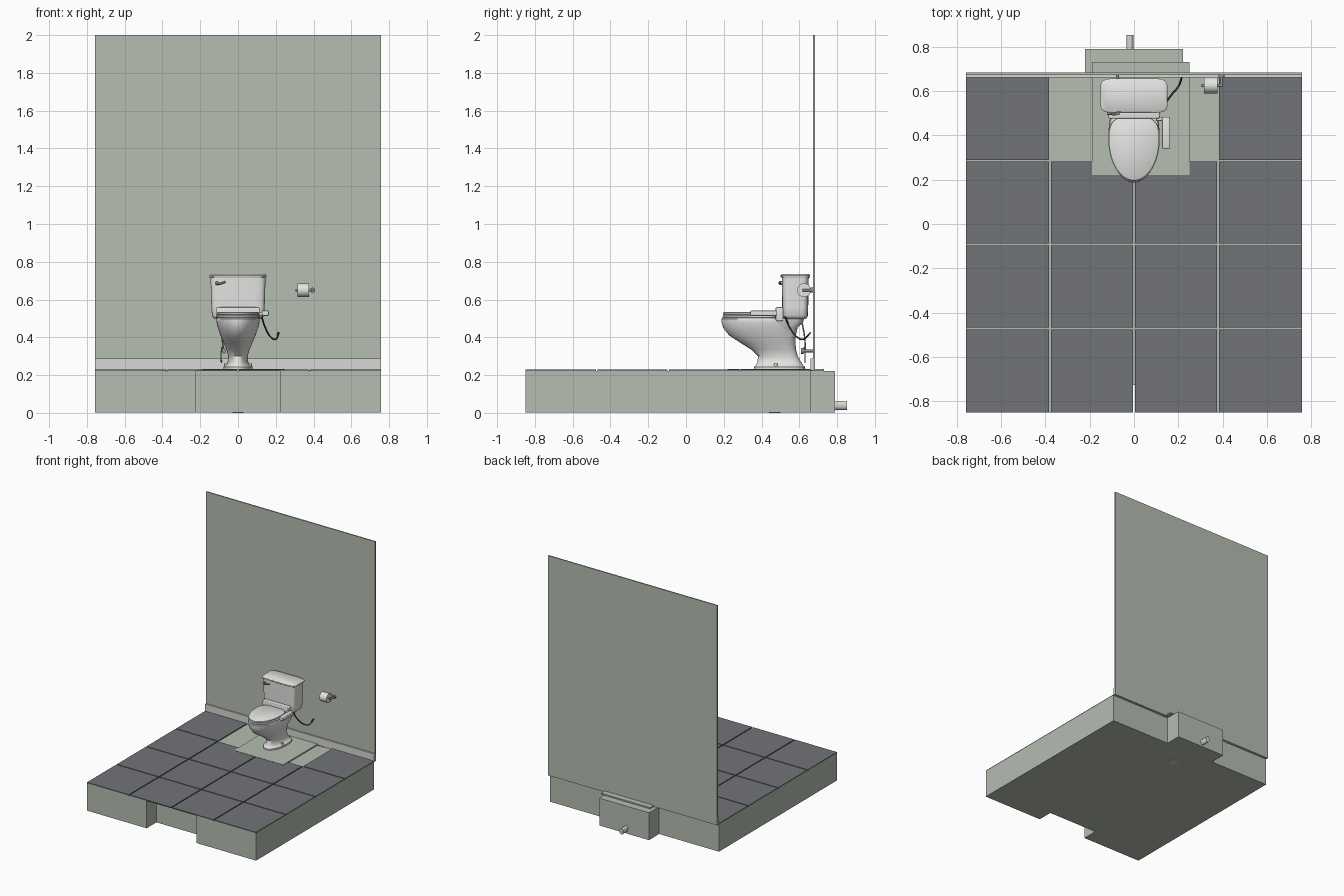
import bpy, bmesh, math
from mathutils import Vector

cube = bpy.data.objects.get("Cube")
if cube:
    bpy.data.objects.remove(cube, do_unlink=True)


def material(name, r, g, b):
    m = bpy.data.materials.new(name)
    m.use_nodes = True
    m.diffuse_color = (r, g, b, 1)
    m.node_tree.nodes["Principled BSDF"].inputs["Base Color"].default_value = (r, g, b, 1)
    return m


GREEN = material("sage green", 0.46, 0.51, 0.44)
TILE = material("slate tile", 0.17, 0.175, 0.185)
TRIM = material("trim white", 0.68, 0.69, 0.66)
WHITE = material("porcelain white", 0.78, 0.78, 0.76)
METAL = material("grey metal", 0.3, 0.3, 0.3)
DARK = material("dark rubber", 0.04, 0.045, 0.045)


def finish(name, bm, mat, smooth=False):
    bmesh.ops.recalc_face_normals(bm, faces=bm.faces[:])
    me = bpy.data.meshes.new(name)
    bm.to_mesh(me)
    bm.free()
    me.materials.append(mat)
    ob = bpy.data.objects.new(name, me)
    bpy.context.collection.objects.link(ob)
    if smooth:
        bpy.ops.object.select_all(action="DESELECT")
        ob.select_set(True)
        bpy.context.view_layer.objects.active = ob
        bpy.ops.object.shade_smooth_by_angle(angle=math.radians(40))
    return ob


def box(name, x, y, z, mat, bevel=0):
    """Box from (min, max) ranges on each axis."""
    bm = bmesh.new()
    bmesh.ops.create_cube(bm, size=1)
    for v in bm.verts:
        v.co = Vector([(a + b) / 2 + c * (b - a) for c, (a, b) in zip(v.co, (x, y, z))])
    if bevel:
        bmesh.ops.bevel(bm, geom=bm.edges[:], offset=bevel, segments=3, profile=0.5, affect="EDGES")
    return finish(name, bm, mat, bevel > 0)


def rod(name, start, end, radius, mat, sides=24, squash=1):
    """Cylinder between two points."""
    a, b = Vector(start), Vector(end)
    bm = bmesh.new()
    bmesh.ops.create_cone(bm, cap_ends=True, segments=sides, radius1=radius,
                          radius2=radius, depth=(b - a).length)
    turn = (b - a).to_track_quat("Z", "Y")
    for v in bm.verts:
        v.co = turn @ v.co
        v.co.x *= squash
        v.co += (a + b) / 2
    return finish(name, bm, mat, True)


def tube(name, points, radius, mat):
    """Bent tube through a few points."""
    cu = bpy.data.curves.new(name, "CURVE")
    cu.dimensions = "3D"
    cu.bevel_depth = radius
    cu.bevel_resolution = 2
    cu.use_fill_caps = True
    sp = cu.splines.new("BEZIER")
    sp.bezier_points.add(len(points) - 1)
    for p, co in zip(sp.bezier_points, points):
        p.co = co
        p.handle_left_type = p.handle_right_type = "AUTO"
    cu.materials.append(mat)
    ob = bpy.data.objects.new(name, cu)
    bpy.context.collection.objects.link(ob)
    return ob


def outline(z, front, back, half, split=0.5, power=2, back_power=2, n=48):
    """Oval ring; split places the widest point, powers square the two ends."""
    mid = front + (back - front) * split
    ring = []
    for i in range(n):
        t = 2 * math.pi * i / n
        c, s = math.cos(t), math.sin(t)
        p = back_power if s > 0 else power
        reach = back - mid if s > 0 else mid - front
        x = math.copysign(abs(c) ** (2 / p), c) * half
        y = mid + math.copysign(abs(s) ** (2 / p), s) * reach
        ring.append((x, y, z))
    return ring


def loft(name, rings, mat):
    bm = bmesh.new()
    rows = [[bm.verts.new(p) for p in ring] for ring in rings]
    n = len(rows[0])
    for a, b in zip(rows, rows[1:]):
        for i in range(n):
            j = (i + 1) % n
            bm.faces.new((a[i], a[j], b[j], b[i]))
    bm.faces.new(rows[0])
    bm.faces.new(rows[-1])
    return finish(name, bm, mat, True)


# Floor base with a front notch and a matching rear tab
W, TAB, FRONT, BACK = 0.757, 0.222, -0.85, 0.66
shape = [(-W, FRONT), (-TAB, FRONT), (-TAB, -0.725), (TAB, -0.725), (TAB, FRONT), (W, FRONT),
         (W, BACK), (TAB, BACK), (TAB, 0.79), (-TAB, 0.79), (-TAB, BACK), (-W, BACK)]
bm = bmesh.new()
bottom = bm.faces.new([bm.verts.new((x, y, 0.001)) for x, y in shape])
top = bmesh.ops.extrude_face_region(bm, geom=[bottom])["geom"]
bmesh.ops.translate(bm, vec=(0, 0, 0.221),
                    verts=[g for g in top if isinstance(g, bmesh.types.BMVert)])
finish("floor_base", bm, GREEN)
box("floor_patch", (-0.19, 0.25), (0.22, 0.73), (0.222, 0.232), GREEN)

# Floor tiles, the middle pair of the back row left out
STEP, GAP = 0.3785, 0.004
for row in range(4):
    for col in range(4):
        if row == 3 and col in (1, 2):
            continue
        x, y = -W + col * STEP, FRONT + row * STEP
        box("floor_tile", (x + GAP * (col > 0), x + STEP - GAP * (col < 3)),
            (y + GAP * (row > 0), min(y + STEP - GAP, BACK)), (0.222, 0.23), TILE)

# Wall and baseboard
box("wall", (-W, W), (0.672, 0.682), (0.222, 2.0), GREEN)
box("baseboard", (-W, W), (0.66, 0.672), (0.224, 0.287), TRIM)

# Waste pipes
rod("rear_waste_pipe", (-0.018, 0.77, 0.04), (-0.018, 0.852, 0.04), 0.024, TRIM, squash=0.7)
rod("drain_pipe", (0, 0.47, 0), (0, 0.47, 0.1), 0.03, TRIM)

# Toilet bowl: height, front, back, half width
bowl = [(0.23, 0.36, 0.632, 0.078), (0.244, 0.36, 0.63, 0.078), (0.25, 0.368, 0.622, 0.066),
        (0.265, 0.377, 0.612, 0.055), (0.3, 0.382, 0.592, 0.051), (0.335, 0.345, 0.582, 0.061),
        (0.37, 0.29, 0.58, 0.076), (0.41, 0.228, 0.58, 0.093), (0.45, 0.197, 0.575, 0.107),
        (0.48, 0.188, 0.57, 0.114), (0.497, 0.187, 0.56, 0.115), (0.503, 0.192, 0.555, 0.111)]
loft("toilet_bowl", [outline(*b, split=0.55, back_power=2.6) for b in bowl], WHITE)
loft("tank_shelf", [outline(z, 0.45, b, h, power=5, back_power=5) for z, b, h in
                    ((0.4, 0.58, 0.07), (0.45, 0.59, 0.09), (0.482, 0.62, 0.11), (0.5, 0.625, 0.112))], WHITE)
for side in (-1, 1):
    rod("bolt_cap", (side * 0.064, 0.475, 0.24), (side * 0.064, 0.475, 0.262), 0.009, WHITE, 16)


# Seat and lid
def egg_slab(name, low, high, inset):
    rings = [(low, 0.003), (low + 0.003, 0), (high - 0.004, 0), (high, 0.006)]
    loft(name, [outline(z, 0.193 + inset + e, 0.487 - e, 0.116 - inset - e,
                        split=0.64, back_power=3) for z, e in rings], WHITE)


egg_slab("seat", 0.503, 0.517, 0)
egg_slab("seat_lid", 0.518, 0.534, 0.003)
box("washer_unit", (-0.115, 0.115), (0.475, 0.515), (0.487, 0.56), WHITE, 0.006)
box("washer_panel", (0.127, 0.163), (0.34, 0.483), (0.514, 0.541), WHITE, 0.005)
box("panel_arm", (0.1, 0.145), (0.465, 0.483), (0.516, 0.532), WHITE, 0.003)

# Tank and its lid: height, front, back, half width
tank = [(0.497, 0.525, 0.63, 0.115), (0.502, 0.516, 0.64, 0.13), (0.515, 0.511, 0.645, 0.138),
        (0.56, 0.509, 0.647, 0.141), (0.718, 0.507, 0.65, 0.146)]
cover = [(0.716, 0.504, 0.654, 0.149), (0.721, 0.5, 0.657, 0.152), (0.728, 0.5, 0.657, 0.152),
         (0.734, 0.507, 0.65, 0.145)]
for name, rings in (("tank", tank), ("tank_lid", cover)):
    loft(name, [outline(*r, power=6, back_power=6) for r in rings], WHITE)

# Flush handle
rod("handle_pivot", (-0.112, 0.515, 0.688), (-0.112, 0.494, 0.688), 0.01, METAL)
tube("flush_handle", [(-0.118, 0.497, 0.682), (-0.095, 0.495, 0.684), (-0.066, 0.496, 0.694)], 0.005, METAL)

# Water supply
rod("supply_valve", (-0.075, 0.672, 0.328), (-0.075, 0.612, 0.328), 0.007, METAL, 16)
rod("valve_knob", (-0.075, 0.622, 0.328), (-0.075, 0.61, 0.328), 0.015, METAL, 16, 0.7)
tube("supply_tube", [(-0.075, 0.632, 0.328), (-0.085, 0.628, 0.4), (-0.09, 0.61, 0.5)], 0.004, METAL)
tube("drip_tube", [(-0.085, 0.625, 0.35), (-0.09, 0.63, 0.31), (-0.088, 0.63, 0.265)], 0.003, METAL)

# Power cord from the washer to the wall
tube("power_cord", [(0.125, 0.525, 0.51), (0.145, 0.55, 0.45), (0.175, 0.59, 0.4),
                    (0.2, 0.62, 0.39), (0.215, 0.66, 0.425)], 0.0045, DARK)

# Paper roll and holder
rod("paper_roll", (0.315, 0.625, 0.65), (0.377, 0.625, 0.65), 0.036, WHITE, 32)
rod("roll_spindle", (0.304, 0.625, 0.65), (0.398, 0.625, 0.65), 0.007, METAL, 16)
rod("holder_arm", (0.395, 0.618, 0.65), (0.395, 0.672, 0.65), 0.007, METAL, 16)
rod("holder_mount", (0.395, 0.66, 0.65), (0.395, 0.672, 0.65), 0.013, METAL, 20)
